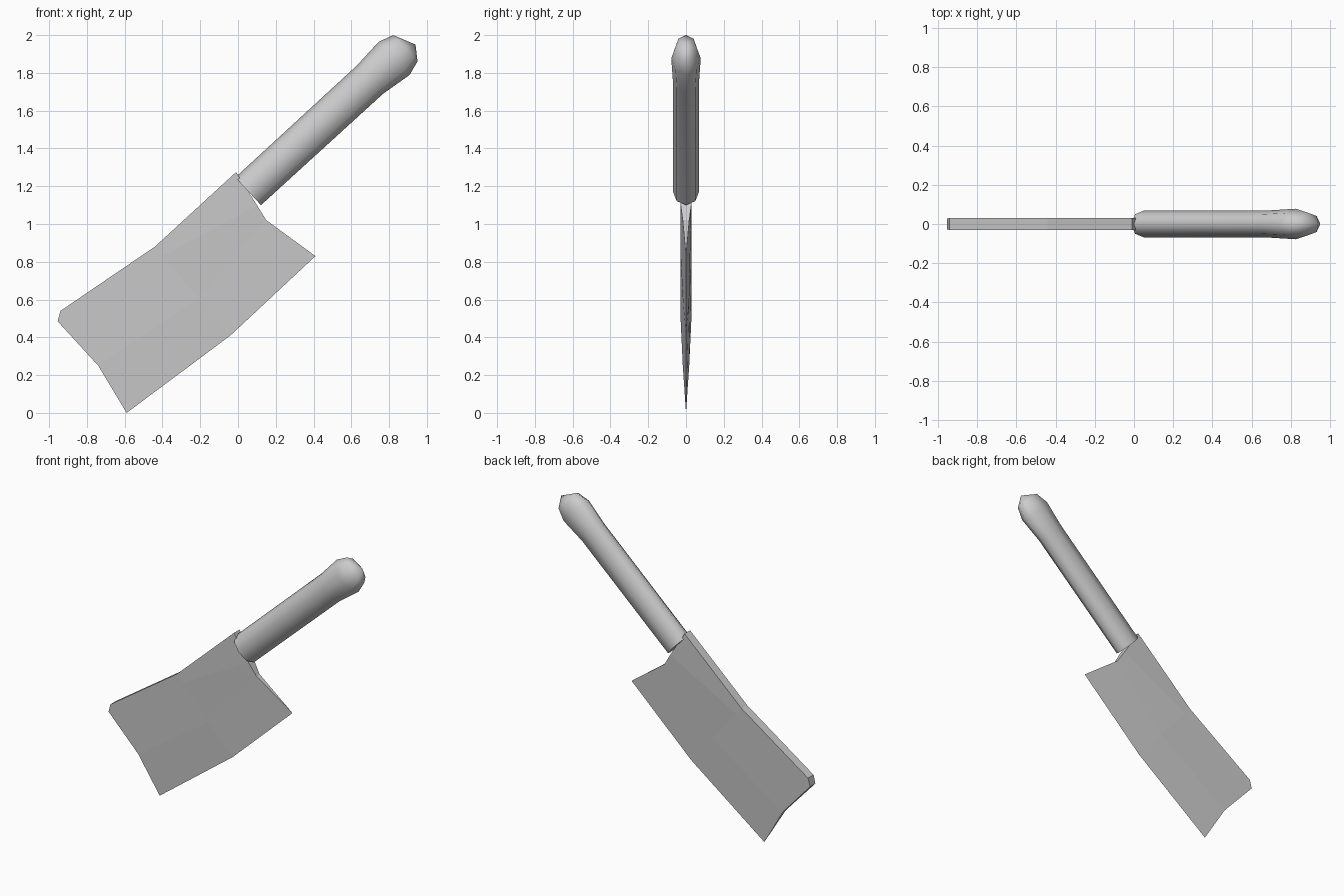
import bpy, bmesh, math
from mathutils import Vector

default = bpy.data.objects.get("Cube")
if default:
    bpy.data.objects.remove(default, do_unlink=True)

grey = bpy.data.materials.new("plain grey")
grey.use_nodes = True
colour = (0.6, 0.6, 0.6, 1)
grey.diffuse_color = colour
grey.node_tree.nodes["Principled BSDF"].inputs["Base Color"].default_value = colour


def finish(name, bm):
    bmesh.ops.recalc_face_normals(bm, faces=bm.faces)
    mesh = bpy.data.meshes.new(name)
    bm.to_mesh(mesh)
    bm.free()
    mesh.materials.append(grey)
    obj = bpy.data.objects.new(name, mesh)
    bpy.context.collection.objects.link(obj)
    return obj


def loft(bm, rings):
    """Join a row of closed rings with quads and return their vertices."""
    loops = [[bm.verts.new(p) for p in ring] for ring in rings]
    for a, b in zip(loops, loops[1:]):
        n = len(a)
        for i in range(n):
            j = (i + 1) % n
            bm.faces.new((a[i], a[j], b[j], b[i]))
    return loops


# Blade: wedge sections from thick spine to sharp edge, at tip, belly and heel
half_thickness = (0.03, 0.028, 0.017, 0)
tip = ((-0.94, 0.54), (-0.955, 0.485), (-0.74, 0.25), (-0.59, 0.0))
belly = ((-0.44, 0.88), (-0.40, 0.83), (-0.21, 0.61), (-0.04, 0.41))
heel = ((-0.01, 1.275), (0.10, 1.10), (0.15, 1.02), (0.41, 0.83))


def wedge(points):
    front = [Vector((x, -h, z)) for (x, z), h in zip(points, half_thickness)]
    back = [Vector((p.x, -p.y, p.z)) for p in front[-2::-1]]
    return front + back


bm = bmesh.new()
sections = loft(bm, [wedge(s) for s in (tip, belly, heel)])
for s in (sections[0], sections[-1]):
    for k in range(2):
        bm.faces.new((s[k], s[k + 1], s[5 - k], s[6 - k]))
    bm.faces.new(s[2:5])
finish("blade", bm)

# Handle: eight-sided oval grip with a swollen, rounded end
along = Vector((0.735, 0, 0.678))
across = Vector((-0.678, 0, 0.735))
# distance along, centre offset, half height, half width
stations = ((0.835, 0.826, 0.100, 0.070),
            (1.71, 0.823, 0.102, 0.070),
            (1.88, 0.819, 0.120, 0.078),
            (1.96, 0.818, 0.095, 0.058))


def oval(t, centre, height, width):
    angles = [math.tau * i / 8 for i in range(8)]
    return [along * t + across * (centre + height * math.cos(a))
            + Vector((0, width * math.sin(a), 0)) for a in angles]


bm = bmesh.new()
rings = loft(bm, [oval(*s) for s in stations])
bm.faces.new(rings[0])
end = bm.verts.new(along * 2.013 + across * 0.796)
last = rings[-1]
for i in range(8):
    bm.faces.new((last[i], last[(i + 1) % 8], end))
handle = finish("handle", bm)

# Soft shading on the grip, crisp where it meets the blade
bpy.ops.object.select_all(action="DESELECT")
handle.select_set(True)
bpy.context.view_layer.objects.active = handle
bpy.ops.object.shade_smooth_by_angle(angle=math.radians(65))
